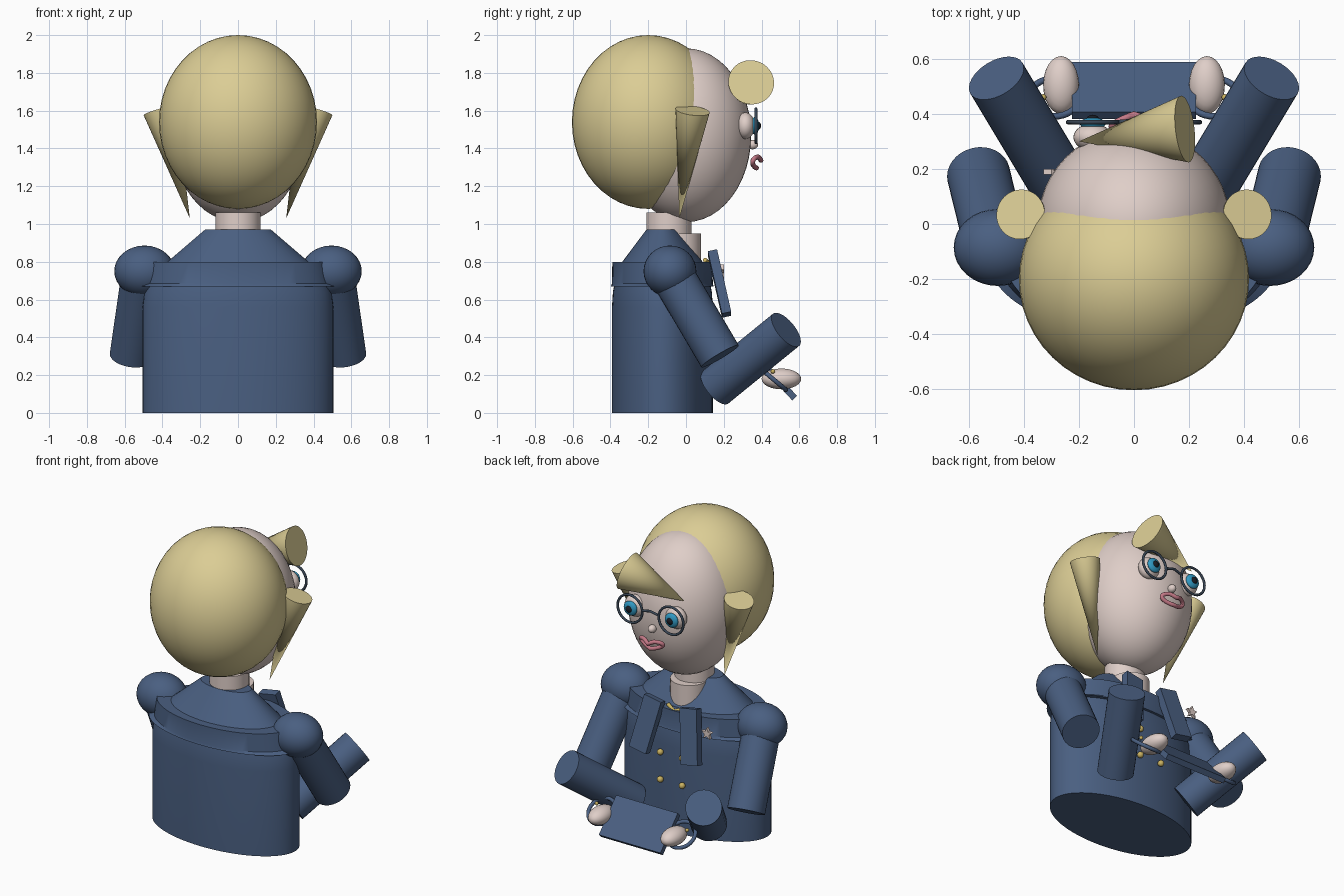
import bpy, bmesh, math
from mathutils import Vector, Matrix

if "Cube" in bpy.data.objects:
    bpy.data.objects.remove(bpy.data.objects["Cube"])


def mat(name, rgb):
    m = bpy.data.materials.new(name)
    m.diffuse_color = (*rgb, 1)
    m.use_nodes = True
    m.node_tree.nodes["Principled BSDF"].inputs["Base Color"].default_value = m.diffuse_color
    return m


NAVY = mat("navy cloth", (0.068, 0.115, 0.22))
SKIN = mat("skin", (0.74, 0.62, 0.58))
BLOND = mat("blond hair", (0.71, 0.61, 0.30))
IRIS = mat("iris blue", (0.03, 0.32, 0.55))
PINK = mat("lip pink", (0.55, 0.19, 0.24))
GOLD = mat("gold", (0.60, 0.45, 0.12))
DARK = mat("dark frame", (0.04, 0.06, 0.09))
BLACK = mat("pupil black", (0.01, 0.012, 0.018))


def finish(name, bm, material, smooth=True):
    bmesh.ops.recalc_face_normals(bm, faces=bm.faces)
    me = bpy.data.meshes.new(name)
    bm.to_mesh(me)
    bm.free()
    ob = bpy.data.objects.new(name, me)
    bpy.context.collection.objects.link(ob)
    me.materials.append(material)
    if smooth:
        bpy.context.view_layer.objects.active = ob
        ob.select_set(True)
        bpy.ops.object.shade_smooth_by_angle(angle=math.radians(35))
        ob.select_set(False)
    return ob


def ball(name, loc, radii, material, seg=32):
    bm = bmesh.new()
    bmesh.ops.create_uvsphere(bm, u_segments=seg, v_segments=seg // 2, radius=1)
    bm.transform(Matrix.Translation(loc) @ Matrix.Diagonal((*radii, 1)))
    return finish(name, bm, material)


def rod(name, a, b, r1, r2, material, seg=32):
    a, b = Vector(a), Vector(b)
    d = b - a
    bm = bmesh.new()
    bmesh.ops.create_cone(bm, cap_ends=True, segments=seg, radius1=r1, radius2=r2, depth=d.length)
    bm.transform(Matrix.Translation((a + b) / 2) @ d.to_track_quat('Z', 'Y').to_matrix().to_4x4())
    return finish(name, bm, material)


def loft(name, sections, material, seg=64):
    """Stack of ellipses: (z, centre y, radius x, radius y)."""
    bm = bmesh.new()
    rings = [[bm.verts.new((rx * math.cos(t), cy + ry * math.sin(t), z))
              for t in (math.tau * i / seg for i in range(seg))] for z, cy, rx, ry in sections]
    for lo, hi in zip(rings, rings[1:]):
        for i in range(seg):
            j = (i + 1) % seg
            bm.faces.new((lo[i], lo[j], hi[j], hi[i]))
    bm.faces.new(rings[0])
    bm.faces.new(rings[-1])
    return finish(name, bm, material)


def box(name, loc, size, rot, material):
    bm = bmesh.new()
    bmesh.ops.create_cube(bm, size=1)
    bm.transform(Matrix.Translation(loc) @ rot.to_4x4() @ Matrix.Diagonal((*size, 1)))
    return finish(name, bm, material, False)


def tube(name, pts, r, material, cyclic=True):
    cu = bpy.data.curves.new(name, 'CURVE')
    cu.dimensions = '3D'
    cu.bevel_depth = r
    cu.bevel_resolution = 3
    sp = cu.splines.new('POLY')
    sp.points.add(len(pts) - 1)
    for p, q in zip(sp.points, pts):
        p.co = (*q, 1)
    sp.use_cyclic_u = cyclic
    cu.use_fill_caps = True
    cu.materials.append(material)
    ob = bpy.data.objects.new(name, cu)
    bpy.context.collection.objects.link(ob)
    return ob


def ring(name, loc, radius, r, material, rot):
    pts = [Vector(loc) + rot @ Vector((radius * math.cos(t), radius * math.sin(t), 0))
           for t in (math.tau * i / 32 for i in range(32))]
    return tube(name, pts, r, material)


RX = lambda deg: Matrix.Rotation(math.radians(deg), 3, 'X')

# Head, hair and neck
ball("head", (0, 0, 1.47), (0.35, 0.345, 0.46), SKIN, 48)
ball("hair", (0, -0.2, 1.54), (0.418, 0.404, 0.46), BLOND, 48)
rod("neck", (0, -0.09, 0.85), (0, -0.09, 1.06), 0.12, 0.12, SKIN)
rod("throat", (0, -0.035, 0.75), (0, -0.035, 0.95), 0.115, 0.115, SKIN)
rod("forelock", (-0.2, 0.3, 1.635), (0.185, 0.345, 1.75), 0, 0.122, BLOND)

# Jacket, shoulder cape and collar
loft("jacket", [(0, -0.125, 0.505, 0.267), (0.56, -0.125, 0.505, 0.267),
                (0.64, -0.125, 0.495, 0.262), (0.7, -0.125, 0.475, 0.25)], NAVY)
loft("cape_band", [(0.67, -0.125, 0.53, 0.272), (0.685, -0.125, 0.49, 0.267),
                   (0.8, -0.125, 0.47, 0.265)], NAVY)
loft("collar_cone", [(0.79, -0.125, 0.385, 0.22), (0.97, -0.125, 0.175, 0.085)], NAVY)

# Face: nose and lips
ball("nose", (0, 0.352, 1.42), (0.025, 0.03, 0.025), SKIN, 16)
lips = []
for i in range(28):
    t = math.tau * i / 28
    c, s = math.cos(t), math.sin(t)
    dip = 0.016 * math.exp(-(c / 0.25) ** 2) if s > 0 else 0
    lips.append((0.08 * c, 0.385 - 0.03 * abs(c) + 0.012 * s, 1.325 + 0.028 * s - dip + 0.012 * abs(c)))
tube("lips", lips, 0.013, PINK)

# Spectacle bridge
tube("spectacle_bridge", [(-0.06, 0.37, 1.53), (0, 0.375, 1.545), (0.06, 0.37, 1.53)], 0.008, DARK, False)

# Mirrored parts
for s, side in ((-1, "left"), (1, "right")):
    rod(side + "_side_lock", (s * 0.255, -0.035, 1.03), (s * 0.412, 0.035, 1.6), 0, 0.091, BLOND)
    ball(side + "_eyeball", (s * 0.15, 0.315, 1.52), (0.07, 0.05, 0.07), SKIN)
    ball(side + "_iris", (s * 0.15, 0.365, 1.52), (0.047, 0.022, 0.047), IRIS, 24)
    ball(side + "_pupil", (s * 0.15, 0.382, 1.52), (0.022, 0.015, 0.022), BLACK, 16)
    ring(side + "_spectacle_rim", (s * 0.15, 0.37, 1.52), 0.09, 0.008, DARK, RX(90))

    # Arms and hands
    ball(side + "_shoulder", (s * 0.495, -0.085, 0.75), (0.16, 0.14, 0.136), NAVY)
    rod(side + "_upper_arm", (s * 0.5, -0.085, 0.75), (s * 0.565, 0.18, 0.3), 0.115, 0.115, NAVY)
    rod(side + "_forearm", (s * 0.275, 0.155, 0.135), (s * 0.5, 0.53, 0.44), 0.11, 0.11, NAVY)
    ball(side + "_hand", (s * 0.265, 0.505, 0.18), (0.065, 0.105, 0.055), SKIN, 24)
    ring(side + "_cuff_ring", (s * 0.29, 0.46, 0.18), 0.09, 0.012, NAVY, RX(-40))
    ball(side + "_cuff_button", (s * 0.33, 0.46, 0.22), (0.012,) * 3, GOLD, 12)

    # Lapel plates hanging on the chest
    top, bot = Vector((s * 0.13, 0.14, 0.85)), Vector((s * 0.19, 0.215, 0.52))
    z = (top - bot).normalized()
    y = (Vector((0, 1, 0)) - z * z.y).normalized()
    rot = Matrix((y.cross(z), y, z)).transposed()
    box(side + "_lapel", (top + bot) / 2, (0.125, 0.05, (top - bot).length), rot, NAVY)

    # Buttons
    for n, z in enumerate((0.51, 0.33)):
        ball(f"{side}_button_{n}", (s * 0.08, 0.155, z), (0.02,) * 3, GOLD, 16)

# Collar clasp
tube("collar_clasp", [(-0.06, 0.1, 0.81), (0, 0.125, 0.79), (0.06, 0.1, 0.81)], 0.012, GOLD, False)

# Star badge
bm = bmesh.new()
star = [bm.verts.new(((0.04 if i % 2 == 0 else 0.018) * math.sin(math.pi * i / 5), 0,
                      (0.04 if i % 2 == 0 else 0.018) * math.cos(math.pi * i / 5))) for i in range(10)]
ext = bmesh.ops.extrude_face_region(bm, geom=[bm.faces.new(star)])
bmesh.ops.translate(bm, vec=(0, 0.02, 0),
                    verts=[v for v in ext["geom"] if isinstance(v, bmesh.types.BMVert)])
bm.transform(Matrix.Translation((-0.29, 0.18, 0.745)))
finish("star_badge", bm, SKIN, False)

# Notebook held between the hands
box("notebook", (0, 0.485, 0.175), (0.45, 0.265, 0.035), RX(-47), NAVY)
